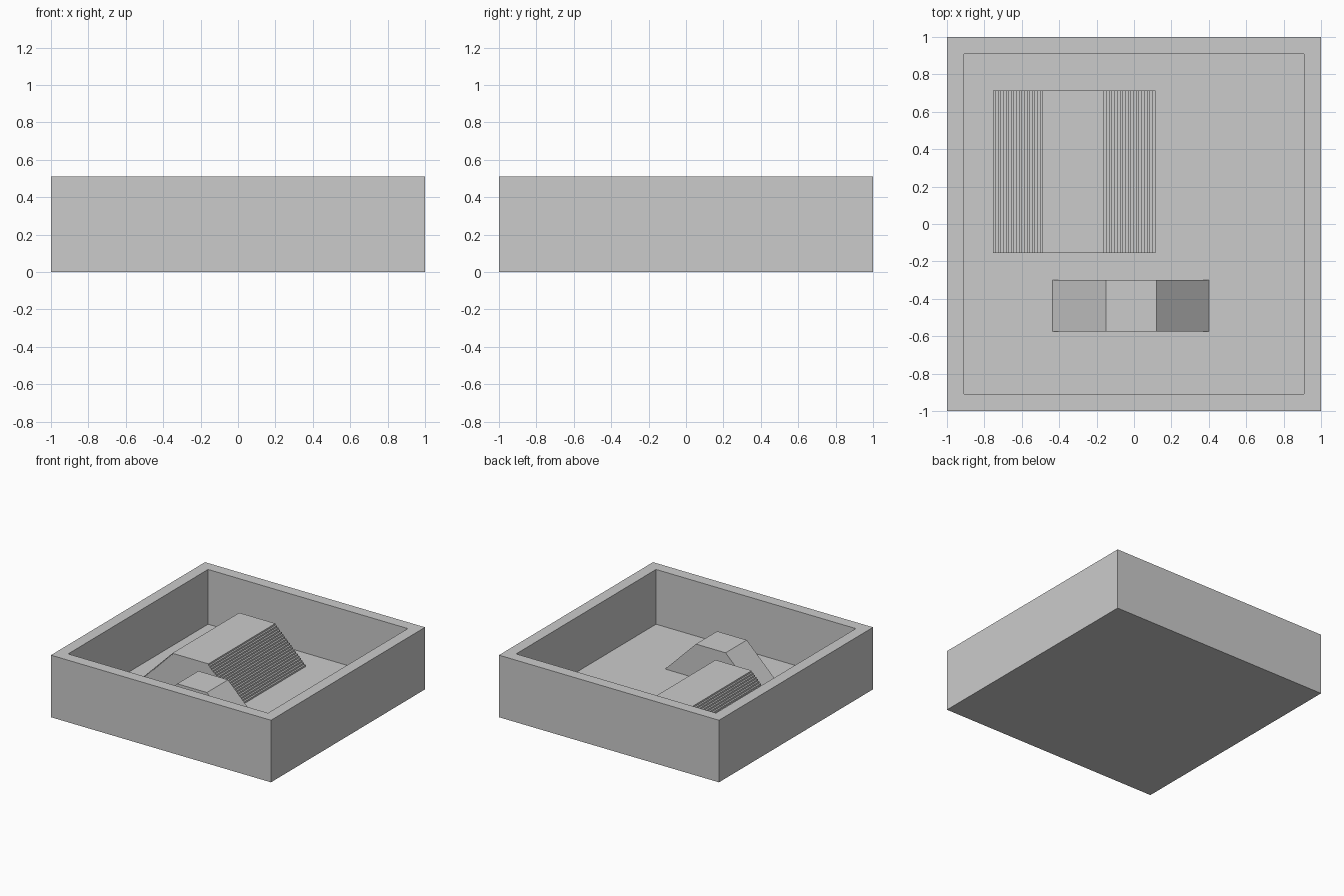
import bpy, bmesh

if "Cube" in bpy.data.objects:
    bpy.data.objects.remove(bpy.data.objects["Cube"])

FLOOR, TOP = 0.06, 0.34


def make_object(name, bm):
    bmesh.ops.recalc_face_normals(bm, faces=bm.faces)
    mesh = bpy.data.meshes.new(name)
    bm.to_mesh(mesh)
    bm.free()
    obj = bpy.data.objects.new(name, mesh)
    bpy.context.collection.objects.link(obj)
    return obj


def extrude_profile(name, points, y0, y1):
    """Extrude an x-z outline along y."""
    bm = bmesh.new()
    face = bm.faces.new([bm.verts.new((x, y0, z)) for x, z in points])
    ext = bmesh.ops.extrude_face_region(bm, geom=[face])
    moved = [v for v in ext["geom"] if isinstance(v, bmesh.types.BMVert)]
    bmesh.ops.translate(bm, verts=moved, vec=(0, y1 - y0, 0))
    return make_object(name, bm)


def stairs(x_low, x_high, count):
    """Outline of a flight climbing from the floor to the top."""
    run, rise = (x_high - x_low) / count, (TOP - FLOOR) / count
    pts = [(x_low, FLOOR)]
    for i in range(count):
        pts.append((x_low + run * i, FLOOR + rise * (i + 1)))
        pts.append((x_low + run * (i + 1), FLOOR + rise * (i + 1)))
    return pts


# Open tray: box with inset top pushed down to the floor
bm = bmesh.new()
bmesh.ops.create_cube(bm, size=2)
for v in bm.verts:
    v.co.z = 0.51 if v.co.z > 0 else 0
lid = max(bm.faces, key=lambda f: f.calc_center_median().z)
bmesh.ops.inset_region(bm, faces=[lid], thickness=0.13)
ext = bmesh.ops.extrude_discrete_faces(bm, faces=[lid])
bmesh.ops.translate(bm, verts=ext["faces"][0].verts, vec=(0, 0, FLOOR - 0.51))
make_object("walled_tray", bm)

# Wide platform with a fine flight of steps on both sides
left = stairs(-0.755, -0.475, 20)
right = stairs(0.115, -0.175, 20)
extrude_profile("stepped_platform", left + right[::-1], -0.155, 0.715)

# Narrow platform with a smooth ramp on both sides
ramp = [(-0.435, FLOOR), (-0.15, TOP), (0.12, TOP), (0.4, FLOOR)]
extrude_profile("ramp_platform", ramp, -0.575, -0.3)
